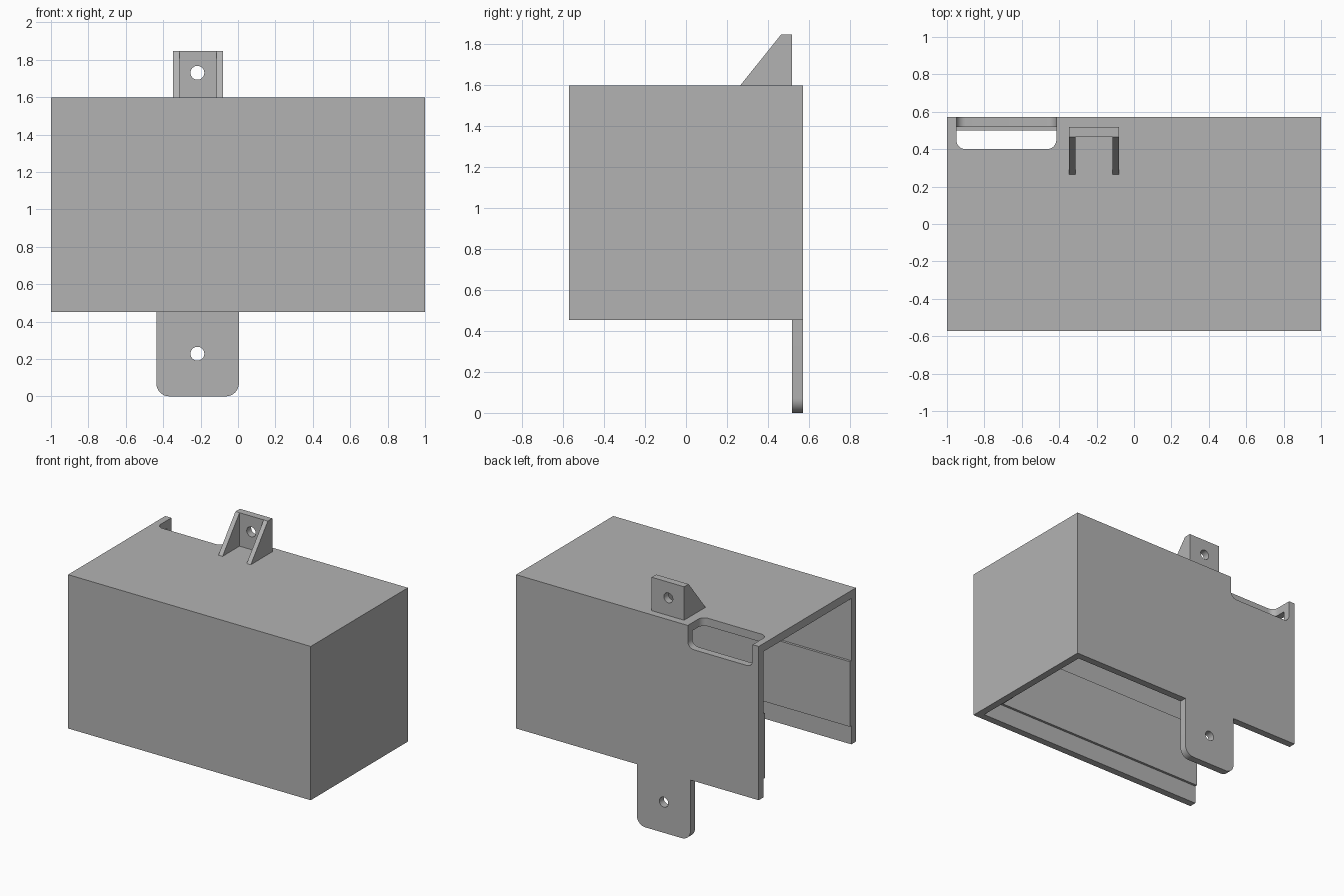
import bpy, bmesh
from math import sin, cos, pi

default = bpy.data.objects.get("Cube")
if default:
    bpy.data.objects.remove(default, do_unlink=True)

grey = bpy.data.materials.new("plain grey")
grey.use_nodes = True
colour = (0.45, 0.45, 0.45, 1)
grey.diffuse_color = colour
grey.node_tree.nodes["Principled BSDF"].inputs["Base Color"].default_value = colour


def prism(name, outline, axis, lo, hi):
    """Extrude a 2D outline along an axis; outline uses the other two axes in order."""
    place = {"x": lambda a, b, c: (c, a, b),
             "y": lambda a, b, c: (a, c, b),
             "z": lambda a, b, c: (a, b, c)}[axis]
    bm = bmesh.new()
    rings = [[bm.verts.new(place(a, b, c)) for a, b in outline] for c in (lo, hi)]
    n = len(outline)
    for ring in rings:
        bm.faces.new(ring)
    for i in range(n):
        j = (i + 1) % n
        bm.faces.new((rings[0][i], rings[0][j], rings[1][j], rings[1][i]))
    bmesh.ops.recalc_face_normals(bm, faces=bm.faces)
    mesh = bpy.data.meshes.new(name)
    bm.to_mesh(mesh)
    bm.free()
    mesh.materials.append(grey)
    obj = bpy.data.objects.new(name, mesh)
    bpy.context.collection.objects.link(obj)
    return obj


def rect(a0, a1, b0, b1, r=0):
    """Rectangle with its two low-b corners rounded by r."""
    if not r:
        return [(a0, b0), (a1, b0), (a1, b1), (a0, b1)]
    steps = [i / 8 * pi / 2 for i in range(9)]
    left = [(a0 + r - r * cos(t), b0 + r - r * sin(t)) for t in steps]
    right = [(a1 - r + r * sin(t), b0 + r - r * cos(t)) for t in steps]
    return left + right + [(a1, b1), (a0, b1)]


def circle(a, b, r, n=32):
    return [(a + r * cos(2 * pi * i / n), b + r * sin(2 * pi * i / n)) for i in range(n)]


def cut(target, *cutters):
    """Subtract each cutter from the target and discard it."""
    bpy.context.view_layer.objects.active = target
    for cutter in cutters:
        cutter.hide_render = True
        mod = target.modifiers.new("cut", "BOOLEAN")
        mod.operation, mod.solver, mod.object = "DIFFERENCE", "EXACT", cutter
        bpy.ops.object.modifier_apply(modifier=mod.name)
        bpy.data.objects.remove(cutter, do_unlink=True)


def smooth(obj):
    bpy.ops.object.select_all(action="DESELECT")
    obj.select_set(True)
    bpy.context.view_layer.objects.active = obj
    bpy.ops.object.shade_smooth_by_angle(angle=pi / 6)


DEPTH, BASE, TOP, WALL = 0.572, 0.452, 1.598, 0.054
INNER = DEPTH - WALL
SLOT = (-0.95, -0.415)
HOLE_X, HOLE_R = -0.217, 0.037

# Cover, open underneath and at the -x end, with a slot over the top back edge
cover = prism("cover", rect(-1, 1, -DEPTH, DEPTH), "z", BASE, TOP)
cut(cover,
    prism("hollow", rect(-1.2, 1 - WALL, -INNER, INNER), "z", 0, TOP - 0.06),
    prism("top_slot", rect(*SLOT, 0.40, 0.8, 0.05), "z", TOP - 0.1, TOP + 0.1),
    prism("back_slot", rect(*SLOT, 1.43, 1.8, 0.05), "y", INNER - 0.04, 0.8))
smooth(cover)

# Raised inner panels and corner stops on the front and back walls
for side, s in (("front", -1), ("back", 1)):
    lo, hi = sorted((s * INNER, s * (INNER - 0.018)))
    prism(side + "_inner_panel", rect(-1, 1 - WALL, 0.59, 1.075), "y", lo, hi)
    lo, hi = sorted((s * (INNER - 0.018), s * 0.38))
    prism(side + "_corner_stop", rect(0.79, 1 - WALL, 0.59, 1.075), "y", lo, hi)

# Lower mounting tab
tab = prism("lower_tab", rect(-0.437, 0.005, 0, BASE, 0.07), "y", INNER, DEPTH)
cut(tab, prism("tab_hole", circle(HOLE_X, 0.228, HOLE_R), "y", 0.3, 0.8))
smooth(tab)

# Upper bracket: drilled plate with two sloping gussets
X0, X1, RIB, TIP = -0.347, -0.08, 0.034, 1.847
plate = prism("bracket_plate", rect(X0, X1, TOP, TIP), "y", 0.465, 0.518)
cut(plate, prism("bracket_hole", circle(HOLE_X, 1.73, HOLE_R), "y", 0.3, 0.8))
smooth(plate)
for side, x in (("right", X0), ("left", X1 - RIB)):
    prism(side + "_gusset", [(0.265, TOP), (0.465, TOP), (0.465, TIP)], "x", x, x + RIB)
